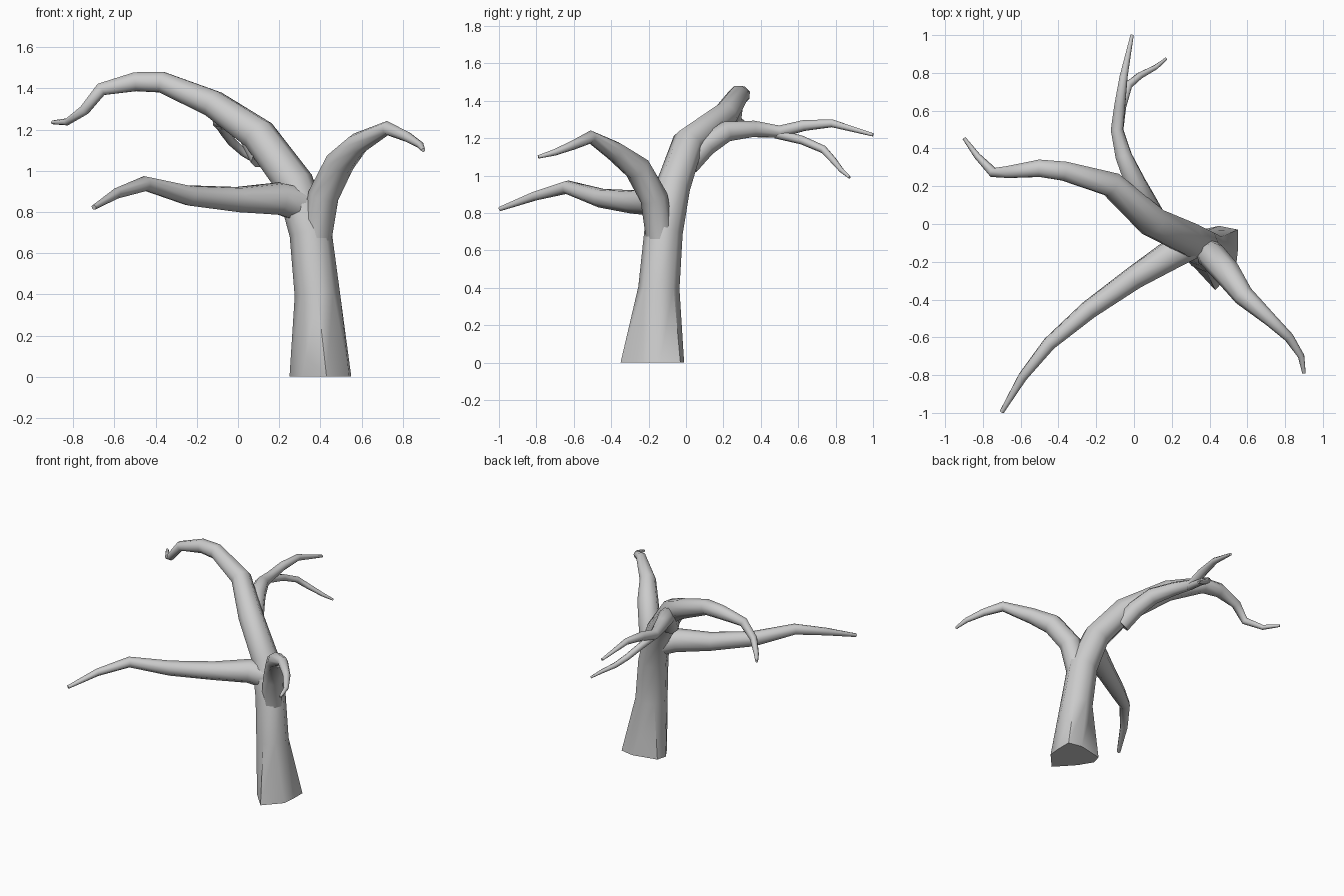
import bpy, bmesh, math
from mathutils import Vector

if "Cube" in bpy.data.objects:
    bpy.data.objects.remove(bpy.data.objects["Cube"])

SIDES = 8


def limb(name, path, base=None):
    """Loft rings along (x, y, z, radius) points; base optionally replaces the first ring."""
    pts = [Vector(p[:3]) for p in path]
    bm = bmesh.new()
    rings = []
    u = Vector((1, 0, 0))
    prev = None
    for i, p in enumerate(pts):
        a = (p - pts[i - 1]).normalized() if i else Vector()
        b = (pts[i + 1] - p).normalized() if i < len(pts) - 1 else Vector()
        t = (a + b).normalized()
        if prev is None:
            prev = Vector((0, 0, 1))
        u = prev.rotation_difference(t) @ u
        u = (u - t * u.dot(t)).normalized()
        v = t.cross(u)
        prev = t
        ring = []
        for k in range(SIDES):
            ang = 2 * math.pi * k / SIDES
            co = p + (u * math.cos(ang) + v * math.sin(ang)) * path[i][3] * 1.03
            if i == 0 and base:
                co = Vector((*base[k], 0))
            ring.append(bm.verts.new(co))
        rings.append(ring)
    for r, s in zip(rings, rings[1:]):
        for k in range(SIDES):
            n = (k + 1) % SIDES
            bm.faces.new((r[k], r[n], s[n], s[k]))
    bm.faces.new(rings[0][::-1])
    bm.faces.new(rings[-1])
    mesh = bpy.data.meshes.new(name)
    bm.to_mesh(mesh)
    bm.free()
    ob = bpy.data.objects.new(name, mesh)
    bpy.context.collection.objects.link(ob)
    bpy.ops.object.select_all(action='DESELECT')
    ob.select_set(True)
    bpy.context.view_layer.objects.active = ob
    bpy.ops.object.shade_smooth_by_angle(angle=math.radians(50))
    return ob


# Trunk flowing into the tallest, arching branch, with an irregular foot
foot = [(.55, -.14), (.55, -.03), (.45, -.01), (.27, -.05),
        (.25, -.12), (.31, -.22), (.43, -.35), (.54, -.23)]
limb("trunk", [
    (.41, -.16, 0, .15), (.385, -.145, .4, .107), (.352, -.12, .7, .1),
    (.275, -.07, .94, .09), (.1, .01, 1.175, .083), (-.12, .21, 1.325, .068),
    (-.37, .28, 1.43, .053), (-.5, .295, 1.432, .048), (-.665, .275, 1.395, .033),
    (-.745, .272, 1.295, .026), (-.83, .36, 1.237, .017), (-.9, .455, 1.235, .009)], foot)

# Long low branch, front left
limb("front_left_branch", [
    (.29, -.11, .84, .085), (.2, -.16, .865, .08), (.0, -.285, .86, .062),
    (-.24, -.455, .88, .05), (-.45, -.635, .938, .036), (-.59, -.81, .89, .025),
    (-.7, -.995, .822, .012)])

# Hooked branch, front right
limb("front_right_branch", [
    (.38, -.14, .67, .072), (.415, -.17, .88, .073), (.495, -.26, 1.04, .07),
    (.58, -.38, 1.13, .054), (.725, -.51, 1.207, .034), (.82, -.6, 1.165, .025),
    (.885, -.7, 1.125, .017), (.9, -.79, 1.1, .009)])

# Back branch and its side twig
limb("back_branch", [
    (.12, .01, 1.06, .06), (.07, .1, 1.16, .06), (.01, .21, 1.235, .057),
    (-.055, .36, 1.25, .045), (-.09, .5, 1.235, .034), (-.075, .63, 1.268, .03),
    (-.055, .78, 1.28, .022), (-.01, 1.0, 1.218, .009)])
limb("back_twig", [
    (-.085, .48, 1.225, .026), (-.065, .62, 1.19, .023), (-.03, .735, 1.14, .021),
    (.03, .785, 1.085, .018), (.115, .83, 1.03, .013), (.17, .875, .99, .007)])
